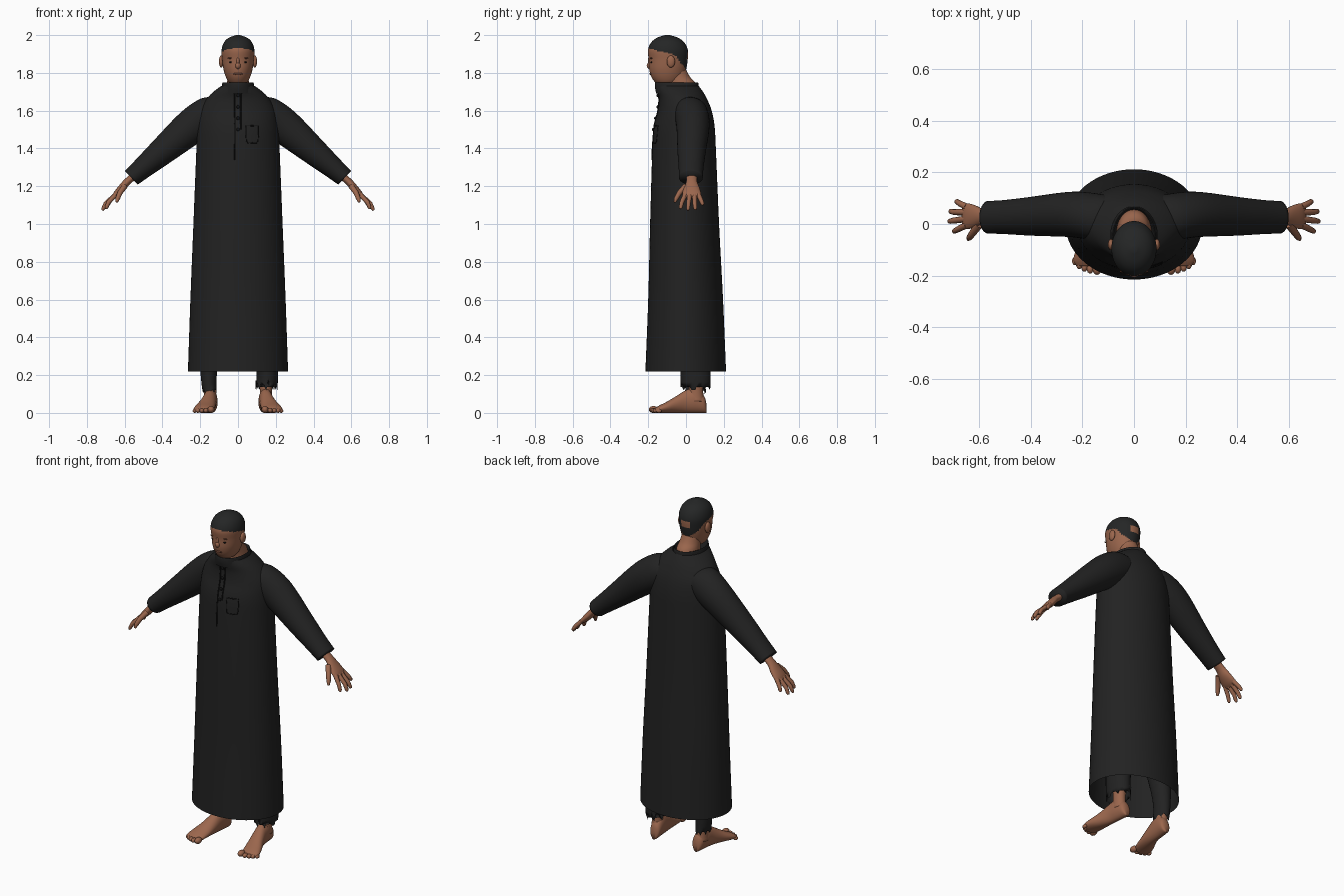
import bpy, bmesh, math, random
from mathutils import Vector

random.seed(4)
cube = bpy.data.objects.get("Cube")
if cube:
    bpy.data.objects.remove(cube)


def material(name, color):
    m = bpy.data.materials.new(name)
    m.use_nodes = True
    m.diffuse_color = (*color, 1)
    bsdf = next(n for n in m.node_tree.nodes if n.type == 'BSDF_PRINCIPLED')
    bsdf.inputs["Base Color"].default_value = (*color, 1)
    bsdf.inputs["Roughness"].default_value = 0.8
    return m


ROBE = material("robe black", (0.016, 0.016, 0.016))
SEAM = material("seam black", (0.006, 0.006, 0.006))
CAP = material("cap charcoal", (0.018, 0.019, 0.019))
SKIN = material("brown skin", (0.33, 0.135, 0.075))
LIP = material("dark skin", (0.16, 0.06, 0.035))


def finish(name, bm, *mats):
    bmesh.ops.recalc_face_normals(bm, faces=bm.faces)
    me = bpy.data.meshes.new(name)
    bm.to_mesh(me)
    bm.free()
    for m in mats:
        me.materials.append(m)
    me.shade_smooth()
    ob = bpy.data.objects.new(name, me)
    bpy.context.collection.objects.link(ob)
    return ob


def catmull(a, b, c, d, t):
    return [q + 0.5 * t * (r - p + t * (2 * p - 5 * q + 4 * r - s + t * (3 * (q - r) + s - p)))
            for p, q, r, s in zip(a, b, c, d)]


def loft(stations, steps=4, sides=32, caps=(True, True)):
    """Smooth skin through elliptical rings given as (centre, u axis, v axis)."""
    flat = [[*c, *u, *v] for c, u, v in stations]
    rows = []
    for i in range(len(flat) - 1):
        a, d = flat[max(i - 1, 0)], flat[min(i + 2, len(flat) - 1)]
        rows += [catmull(a, flat[i], flat[i + 1], d, k / steps) for k in range(steps)]
    rows.append(flat[-1])
    bm = bmesh.new()
    rings = []
    for r in rows:
        c, u, v = Vector(r[:3]), Vector(r[3:6]), Vector(r[6:])
        angles = [math.tau * k / sides for k in range(sides)]
        rings.append([bm.verts.new(c + u * math.cos(t) + v * math.sin(t)) for t in angles])
    for lo, hi in zip(rings, rings[1:]):
        for k in range(sides):
            j = (k + 1) % sides
            bm.faces.new((lo[k], lo[j], hi[j], hi[k]))
    for on, ring in zip(caps, (rings[0], rings[-1])):
        if on:
            bm.faces.new(ring)
    return bm


def level(z, half, front, back, x=0):
    """Horizontal ring from its half width and its front and back limits."""
    return ((x, (front + back) / 2, z), (half, 0, 0), (0, (back - front) / 2, 0))


def tube(name, pts, radii, mat, closed=False):
    cu = bpy.data.curves.new(name, 'CURVE')
    cu.dimensions = '3D'
    cu.bevel_depth = 1
    cu.bevel_resolution = 3
    cu.use_fill_caps = True
    sp = cu.splines.new('POLY')
    sp.points.add(len(pts) - 1)
    for p, co, r in zip(sp.points, pts, radii):
        p.co, p.radius = (*co, 1), r
    sp.use_cyclic_u = closed
    cu.materials.append(mat)
    ob = bpy.data.objects.new(name, cu)
    bpy.context.collection.objects.link(ob)


def ball(name, loc, scale, mat):
    bm = bmesh.new()
    bmesh.ops.create_uvsphere(bm, u_segments=16, v_segments=10, radius=1)
    for v in bm.verts:
        v.co = Vector(a * b + c for a, b, c in zip(v.co, scale, loc))
    return finish(name, bm, mat)


# Robe body, open at the hem, and standing collar
body = [(0.22, .265, -.215, .212), (0.6, .252, -.2, .196), (1.0, .236, -.19, .175),
        (1.4, .22, -.178, .158), (1.52, .214, -.169, .151), (1.6, .202, -.148, .136),
        (1.66, .168, -.142, .112), (1.7, .13, -.15, .09), (1.73, .09, -.158, .068)]
finish("robe_body", loft([level(*r) for r in body], 5, 64, (False, False)), ROBE)
collar = [(1.69, .1, -.157, .075), (1.72, .087, -.164, .068), (1.745, .083, -.164, .066),
          (1.743, .078, -.158, .06), (1.69, .07, -.14, .05)]
finish("robe_collar", loft([level(*r) for r in collar], 3, 48, (False, False)), ROBE)


def on_front(x, z, lift=0.0):
    """Point on the front of the robe."""
    for lo, hi in zip(body, body[1:]):
        if lo[0] <= z <= hi[0]:
            t = (z - lo[0]) / (hi[0] - lo[0])
            half, front, back = (a + (b - a) * t for a, b in zip(lo[1:], hi[1:]))
            dy = (back - front) / 2 * math.sqrt(1 - (x / half) ** 2)
            return (x, (front + back) / 2 - dy - lift, z)


# Placket seams, buttons and chest pocket
for name, x, low in (("placket_edge", -.016, 1.34), ("placket_fold", .014, 1.5)):
    pts = [on_front(x, low + (1.72 - low) * k / 12) for k in range(13)]
    tube(name, pts, [.004] * 13, SEAM)
for k in range(4):
    p = on_front(0, 1.5 + .06 * k, .003)
    ball("button", p, (.009, .007, .009), SEAM)
corners = [(.042, 1.52), (.075, 1.52), (.108, 1.52), (.108, 1.475), (.106, 1.44), (.098, 1.43),
           (.075, 1.43), (.052, 1.43), (.044, 1.44), (.042, 1.475)]
tube("pocket_seam", [on_front(*c) for c in corners], [.003] * len(corners), SEAM, True)

# Head, with the cap coloured above a line that falls towards the nape
head = [(1.735, .025, -.14, -.07), (1.75, .048, -.163, -.035), (1.78, .065, -.184, -.012),
        (1.82, .077, -.195, .001), (1.87, .084, -.197, .009), (1.92, .087, -.202, .01),
        (1.96, .075, -.185, -.008), (1.985, .05, -.155, -.04), (2.0, .012, -.112, -.085)]
bm = loft([level(*r) for r in head], 8, 56)
for f in bm.faces:
    x, y, z = f.calc_center_median()
    line = 1.93 - .25 * (y + .2) if y < -.06 else 1.895 - 1.3 * (y + .06)
    patch = y > -.03 and abs(x) < .032 and 1.87 < z < 1.91
    f.material_index = int(z > line and not patch)
finish("head", bm, SKIN, CAP)
neck = [(1.66, .07, -.09, .06), (1.74, .06, -.1, .052), (1.78, .054, -.11, .02), (1.83, .05, -.12, -.005)]
finish("neck", loft([level(*r) for r in neck], 4), SKIN)

# Face
ball("nose", (0, -.194, 1.838), (.014, .014, .017), SKIN)
ball("nose_bridge", (0, -.194, 1.862), (.008, .008, .024), SKIN)
ball("lips", (0, -.186, 1.795), (.024, .007, .007), LIP)
for s in (-1, 1):
    ball("ear", (s * .089, -.08, 1.86), (.012, .022, .032), SKIN)
    ball("eye", (s * .035, -.181, 1.856), (.012, .007, .005), SEAM)
    ball("brow", (s * .036, -.183, 1.878), (.019, .007, .004), LIP)

# Arms
sleeve = [((.06, .02, 1.61), .085, .075), ((.13, .025, 1.59), .1, .09), ((.24, .037, 1.52), .095, .088),
          ((.4, .03, 1.385), .073, .075), ((.5, .027, 1.3), .058, .066), ((.565, .026, 1.245), .05, .063)]
fingers = {"index_finger": ((-.004, .015), (-.022, .685, 1.115), (-.03, .7, 1.08)),
           "middle_finger": ((.02, .655), (.013, .7, 1.11), (.01, .718, 1.072)),
           "ring_finger": ((.045, .655), (.046, .697, 1.11), (.05, .714, 1.075)),
           "little_finger": ((.066, .645), (.08, .676, 1.125), (.09, .69, 1.1))}
for s in (-1, 1):
    rings = [((s * c[0], c[1], c[2]), (s * r * .68, 0, r * .73), (0, ry, 0)) for c, r, ry in sleeve]
    finish("sleeve", loft(rings, 5, 40), ROBE)
    palm = [((.54, 1.262), .02, .03), ((.585, 1.225), .019, .029), ((.615, 1.19), .02, .042),
            ((.645, 1.158), .016, .05), ((.662, 1.14), .008, .042)]
    rings = [((s * c[0], .03, c[1]), (s * r * .72, 0, r * .7), (0, ry, 0)) for c, r, ry in palm]
    finish("palm", loft(rings, 4, 24), SKIN)
    for name, (root, mid, tip) in fingers.items():
        a = Vector((s * .648, root[0], 1.155))
        b, c = (Vector((s * p[1], p[0], p[2])) for p in (mid, tip))
        tube(name, [a, b, b.lerp(c, .75), c], [.013, .0115, .01, .005], SKIN)
    thumb = [(.6, -.002, 1.2), (.625, -.035, 1.165), (.637, -.052, 1.135), (.642, -.06, 1.115)]
    tube("thumb", [(s * x, y, z) for x, y, z in thumb], [.016, .014, .012, .006], SKIN)

# Legs, feet and ragged trousers
foot = [(.108, .14, .014, .05), (.095, .14, .03, .09), (.05, .145, .036, .13), (0, .15, .037, .12),
        (-.05, .16, .043, .09), (-.1, .174, .051, .06), (-.14, .183, .052, .04), (-.162, .184, .04, .026)]
toes = [(.143, -.172, .018), (.17, -.174, .013), (.192, -.168, .012), (.212, -.158, .012), (.229, -.144, .011)]
for s in (-1, 1):
    rings = [((s * x, y, h / 2), (half, 0, 0), (0, 0, h / 2)) for y, x, half, h in foot]
    finish("foot", loft(rings, 4, 24), SKIN)
    for x, y, r in toes:
        ball("toe", (s * x, y, r), (r, r * 1.4, r), SKIN)
    shin = [(.06, .034, .0, .1), (.12, .032, .015, .09), (.3, .04, .005, .095)]
    finish("shin", loft([level(*r, s * .148) for r in shin], 3, 20), SKIN)
    low, half, reach, rag = (.12, .058, .08, .07) if s > 0 else (.1, .036, .055, .03)
    leg = [level(low, half, .05 - reach, .05 + reach, s * .15),
           level(.24, max(half, .046), .05 - reach, .05 + reach, s * .154),
           level(.5, .07, -.05, .12, s * .13), level(.85, .085, -.09, .11, s * .09)]
    bm = loft(leg, 4, 28, (False, True))
    for k, v in enumerate([v for v in bm.verts if v.co.z < low + .001]):
        v.co.z += random.uniform(.4, 1) * rag if k % 3 else 0
    finish("trouser_leg", bm, ROBE)
